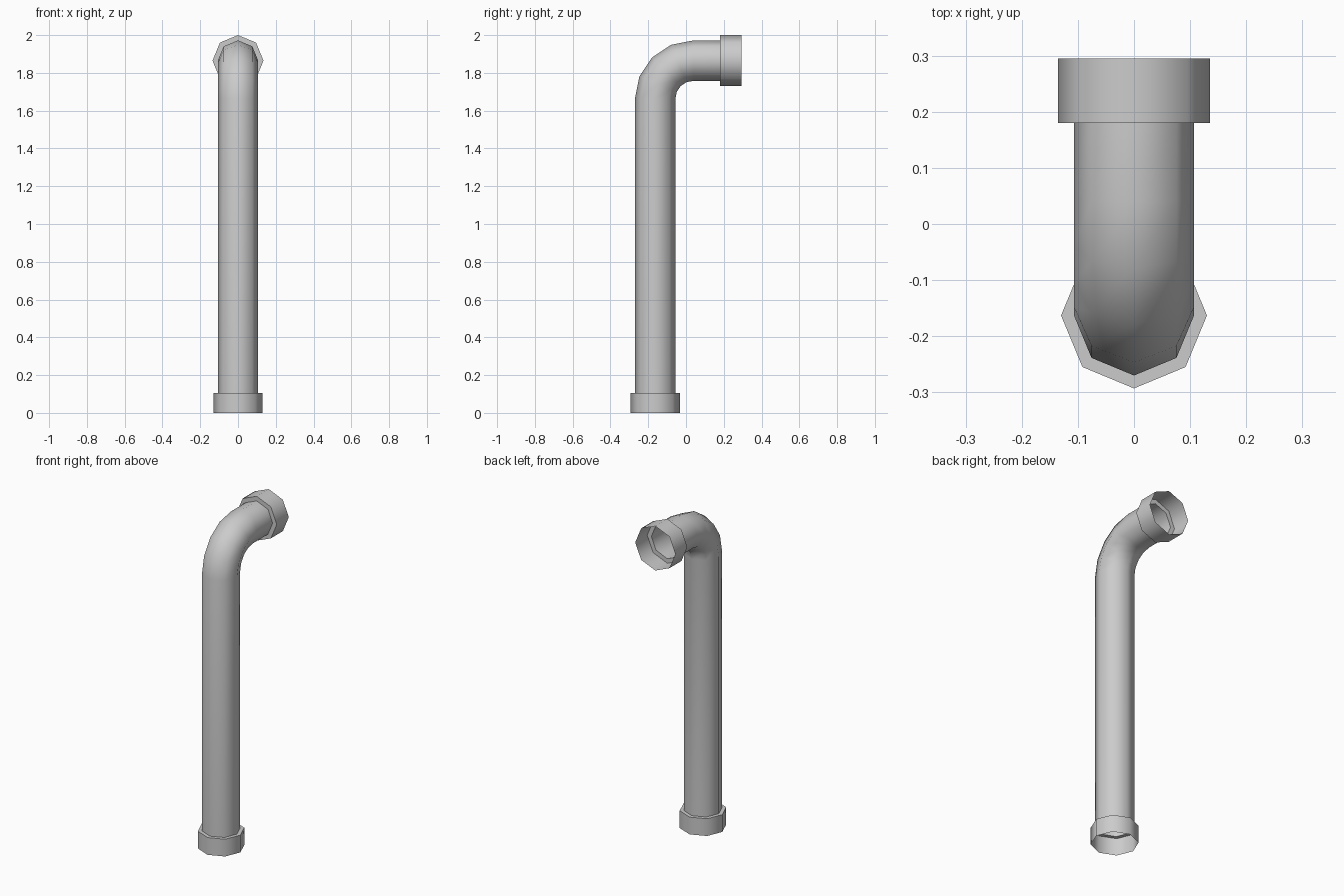
import bpy, bmesh
from math import pi, sin, cos, radians
from mathutils import Vector

cube = bpy.data.objects.get("Cube")
if cube:
    bpy.data.objects.remove(cube)

SIDES = 8
PIPE_R = 0.107
BEND_R = 0.203
BEND_Y, BEND_Z = 0.04, 1.665      # centre of the elbow
AXIS_Y = BEND_Y - BEND_R          # upright pipe axis
AXIS_Z = BEND_Z + BEND_R - 0.003  # outlet axis

grey = bpy.data.materials.new("pipe grey")
grey.use_nodes = True
colour = (0.6, 0.6, 0.6, 1)
grey.diffuse_color = colour
grey.node_tree.nodes["Principled BSDF"].inputs["Base Color"].default_value = colour


def shell(name, rings):
    """Open tube through rings of (y, z, tilt, radius); tilt 0 is level, pi/2 faces +y."""
    bm = bmesh.new()
    loops = []
    for y, z, tilt, r in rings:
        across = Vector((0, -cos(tilt), sin(tilt)))
        loop = []
        for i in range(SIDES):
            a = 2 * pi * i / SIDES
            loop.append(bm.verts.new(Vector((r * sin(a), y, z)) + across * r * cos(a)))
        loops.append(loop)
    for low, high in zip(loops, loops[1:]):
        for i in range(SIDES):
            j = (i + 1) % SIDES
            bm.faces.new((low[i], low[j], high[j], high[i]))
    mesh = bpy.data.meshes.new(name)
    bm.to_mesh(mesh)
    bm.free()
    mesh.materials.append(grey)
    obj = bpy.data.objects.new(name, mesh)
    bpy.context.collection.objects.link(obj)
    bpy.ops.object.select_all(action='DESELECT')
    obj.select_set(True)
    bpy.context.view_layer.objects.active = obj
    bpy.ops.object.shade_smooth_by_angle(angle=radians(60))


# Upright pipe, four-step elbow and short outlet
path = [(AXIS_Y, 0.105, 0, PIPE_R)]
for step in range(5):
    t = step * pi / 8
    path.append((BEND_Y - BEND_R * cos(t), BEND_Z + (AXIS_Z - BEND_Z) * sin(t), t, PIPE_R))
path.append((0.18, AXIS_Z, pi / 2, PIPE_R))
shell("bent_pipe", path)

# Open collars, each with a flat shoulder against the pipe
shell("bottom_collar", [(AXIS_Y, 0, 0, 0.13),
                        (AXIS_Y, 0.105, 0, 0.13),
                        (AXIS_Y, 0.105, 0, PIPE_R)])
shell("outlet_collar", [(0.18, AXIS_Z, pi / 2, PIPE_R),
                        (0.18, AXIS_Z, pi / 2, 0.135),
                        (0.295, AXIS_Z, pi / 2, 0.135)])
